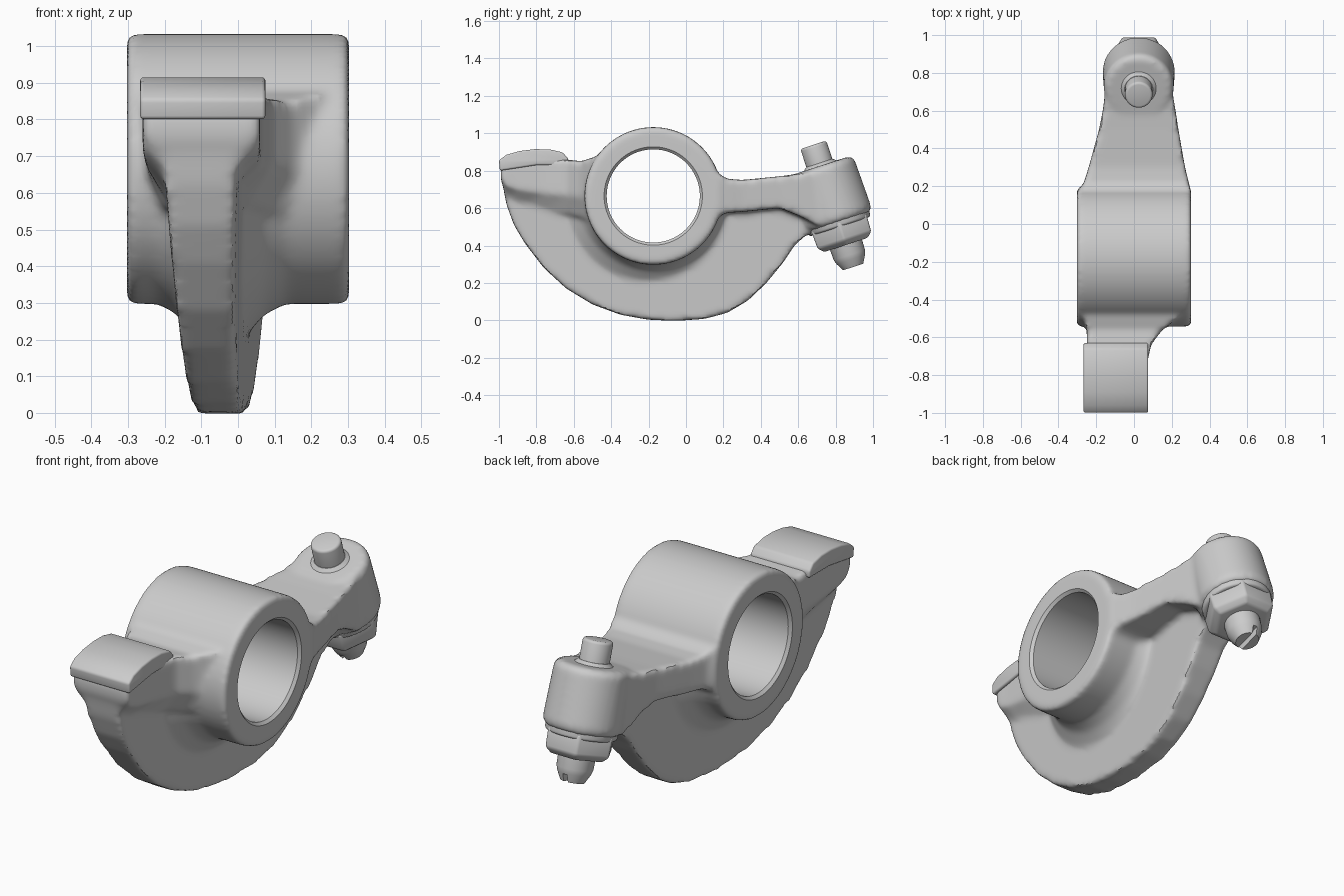
import bpy, bmesh, math
from mathutils import Vector

if "Cube" in bpy.data.objects:
    bpy.data.objects.remove(bpy.data.objects["Cube"])

def make(name, rings, cap=True):
    """Skin a list of equally long point rings into a closed mesh."""
    bm = bmesh.new()
    vs = [[bm.verts.new(p) for p in r] for r in rings]
    n = len(vs[0])
    for a, b in zip(vs, vs[1:]):
        for i in range(n):
            j = (i + 1) % n
            bm.faces.new((a[i], a[j], b[j], b[i]))
    bm.faces.new(vs[0])
    bm.faces.new(vs[-1])
    bmesh.ops.recalc_face_normals(bm, faces=bm.faces)
    me = bpy.data.meshes.new(name)
    bm.to_mesh(me)
    bm.free()
    ob = bpy.data.objects.new(name, me)
    bpy.context.collection.objects.link(ob)
    return ob

def prism(name, pts, span):
    """Extrude a (y, z) outline along x; span(y, z) gives the x limits."""
    return make(name, [[(span(y, z)[k], y, z) for y, z in pts] for k in (0, 1)])

def lathe(name, profile, origin, d, u, sides=64, swell=None):
    """Turn a (distance, radius) profile about axis d; swell adds a one-sided fillet."""
    v = d.cross(u)
    rings = []
    for k, (t, r) in enumerate(profile):
        ring = []
        for i in range(sides):
            a = 2 * math.pi * i / sides
            rr = r
            if swell:
                rr += swell[k] * min(1, max(0, (0.15 - math.sin(a)) * 2.5))
            ring.append(origin + d * t + (u * math.cos(a) + v * math.sin(a)) * rr)
        rings.append(ring)
    return make(name, rings)

def loft(name, sections):
    """Skin six-sided sections: y, x limits, top/mid/bottom z, bottom x limits."""
    return make(name, [[(xl, y, zt), (xr, y, zt), (xr, y, zm), (br, y, zb), (bl, y, zb), (xl, y, zm)]
                       for y, xl, xr, zt, zm, zb, bl, br in sections])

def activate(ob):
    bpy.ops.object.select_all(action='DESELECT')
    ob.select_set(True)
    bpy.context.view_layer.objects.active = ob

def finish(ob, bevel=0.0, angle=35):
    activate(ob)
    if bevel:
        m = ob.modifiers.new("bevel", 'BEVEL')
        m.width, m.segments, m.limit_method = bevel, 3, 'ANGLE'
        bpy.ops.object.modifier_apply(modifier=m.name)
    bpy.ops.object.shade_smooth_by_angle(angle=math.radians(angle))

X, Y = Vector((1, 0, 0)), Vector((0, 1, 0))
HUB = Vector((0, -0.175, 0.665))
BOSS = Vector((0.025, 0.785, 0.62))
DOWN = Vector((0, 0.31, -0.95)).normalized()

# pivot barrel with fillet where the web leaves its underside
barrel = lathe("body", [(-0.303, 0.36), (-0.29, 0.368), (-0.22, 0.368), (-0.17, 0.368), (-0.12, 0.368),
                        (0.02, 0.368), (0.07, 0.368), (0.13, 0.368), (0.29, 0.368), (0.303, 0.36)],
               HUB, X, Y, 96, [0, 0, 0, 0.025, 0.09, 0.09, 0.03, 0, 0, 0])

# curved web, thicker towards the top and slightly skewed
def web_span(y, z):
    c, h = -0.04 + 0.065 * y, 0.066 + 0.05 * z
    return c - h, c + h
web = prism("web", [(-0.985, 0.75), (-0.96, 0.62), (-0.92, 0.51), (-0.86, 0.41), (-0.76, 0.28), (-0.64, 0.17),
                    (-0.5, 0.085), (-0.35, 0.03), (-0.2, 0.003), (-0.05, -0.003), (0.1, 0.008), (0.22, 0.04),
                    (0.33, 0.105), (0.43, 0.2), (0.52, 0.31), (0.58, 0.4), (0.64, 0.455), (0.72, 0.47),
                    (0.72, 0.62), (0.2, 0.66), (-0.5, 0.7)], web_span)

# pad arm flaring into the barrel
pad_arm = loft("pad_arm", [
    (-0.40, -0.27, 0.26, 0.89, 0.60, 0.50, -0.22, 0.20),
    (-0.50, -0.26, 0.23, 0.87, 0.64, 0.53, -0.21, 0.16),
    (-0.56, -0.25, 0.15, 0.85, 0.66, 0.55, -0.20, 0.09),
    (-0.64, -0.25, 0.09, 0.86, 0.67, 0.57, -0.19, 0.03),
    (-0.76, -0.255, 0.065, 0.87, 0.68, 0.585, -0.18, 0.0),
    (-0.90, -0.26, 0.06, 0.86, 0.70, 0.60, -0.17, -0.03),
    (-0.96, -0.26, 0.06, 0.84, 0.72, 0.66, -0.19, -0.01),
    (-0.99, -0.26, 0.06, 0.82, 0.77, 0.75, -0.24, 0.04)])

# tapering flange to the adjuster boss
flange = loft("flange", [
    (0.00, -0.30, 0.30, 0.93, 0.50, 0.45, -0.28, 0.28),
    (0.12, -0.30, 0.30, 0.84, 0.57, 0.51, -0.29, 0.29),
    (0.17, -0.29, 0.30, 0.785, 0.58, 0.555, -0.28, 0.29),
    (0.22, -0.265, 0.29, 0.757, 0.585, 0.575, -0.26, 0.28),
    (0.30, -0.24, 0.27, 0.75, 0.59, 0.58, -0.23, 0.26),
    (0.50, -0.185, 0.235, 0.77, 0.61, 0.60, -0.18, 0.23),
    (0.60, -0.165, 0.22, 0.783, 0.60, 0.56, -0.16, 0.21),
    (0.72, -0.15, 0.20, 0.80, 0.58, 0.50, -0.15, 0.20)])

# adjuster boss
boss = lathe("boss", [(-0.217, 0.165), (-0.195, 0.185), (0.07, 0.192), (0.10, 0.18)], BOSS, DOWN, X)

# fuse the casting and soften its junctions
activate(barrel)
for ob in (web, pad_arm, flange, boss):
    ob.select_set(True)
bpy.ops.object.join()
body = bpy.context.object
m = body.modifiers.new("fuse", 'REMESH')
m.mode, m.voxel_size = 'VOXEL', 0.014
m = body.modifiers.new("soften", 'SMOOTH')
m.factor, m.iterations = 0.5, 9

# bore through the barrel, with slightly eased lips
bore = lathe("bore_cutter", [(-0.4, 0.36), (-0.289, 0.249), (0.289, 0.249), (0.4, 0.36)], HUB, X, Y, 96)
m = body.modifiers.new("bore", 'BOOLEAN')
m.operation, m.solver, m.object = 'DIFFERENCE', 'EXACT', bore
for name in ("fuse", "soften", "bore"):
    activate(body)
    bpy.ops.object.modifier_apply(modifier=name)
bpy.data.objects.remove(bore)
finish(body)

# wear pad with a crowned top
pad = prism("wear_pad", [(-0.995, 0.80), (-1.0, 0.855), (-0.96, 0.885), (-0.89, 0.905), (-0.81, 0.915),
                         (-0.73, 0.914), (-0.66, 0.898), (-0.63, 0.865), (-0.63, 0.83), (-0.8, 0.83)],
            lambda y, z: (-0.267, 0.075))
finish(pad, 0.01)

# adjuster: stud top, washer, hex nut, tapered slotted tip
stud = lathe("screw_top", [(-0.1, 0.073), (-0.215, 0.073), (-0.335, 0.073)], BOSS, DOWN, X, 40)
finish(stud, 0.014)
collar = lathe("stud_collar", [(-0.18, 0.10), (-0.215, 0.095), (-0.232, 0.075)], BOSS, DOWN, X, 40)
finish(collar)
washer = lathe("washer", [(0.06, 0.176), (0.125, 0.172)], BOSS, DOWN, X, 56)
finish(washer, 0.012)
nut = lathe("lock_nut", [(0.10, 0.178), (0.20, 0.174), (0.228, 0.14)], BOSS, DOWN, X, 6)
finish(nut, 0.01, 25)
tip = lathe("screw_tip", [(0.15, 0.092), (0.285, 0.088), (0.31, 0.08), (0.352, 0.058)], BOSS, DOWN, X, 40)
slot_dir = DOWN.cross(X)
slot = make("slot_cutter", [[BOSS + DOWN * t + X * (0.012 * a) + slot_dir * (0.2 * b)
                             for a, b in ((-1, -1), (1, -1), (1, 1), (-1, 1))] for t in (0.315, 0.45)])
m = tip.modifiers.new("slot", 'BOOLEAN')
m.operation, m.solver, m.object = 'DIFFERENCE', 'EXACT', slot
activate(tip)
bpy.ops.object.modifier_apply(modifier="slot")
bpy.data.objects.remove(slot)
finish(tip)
